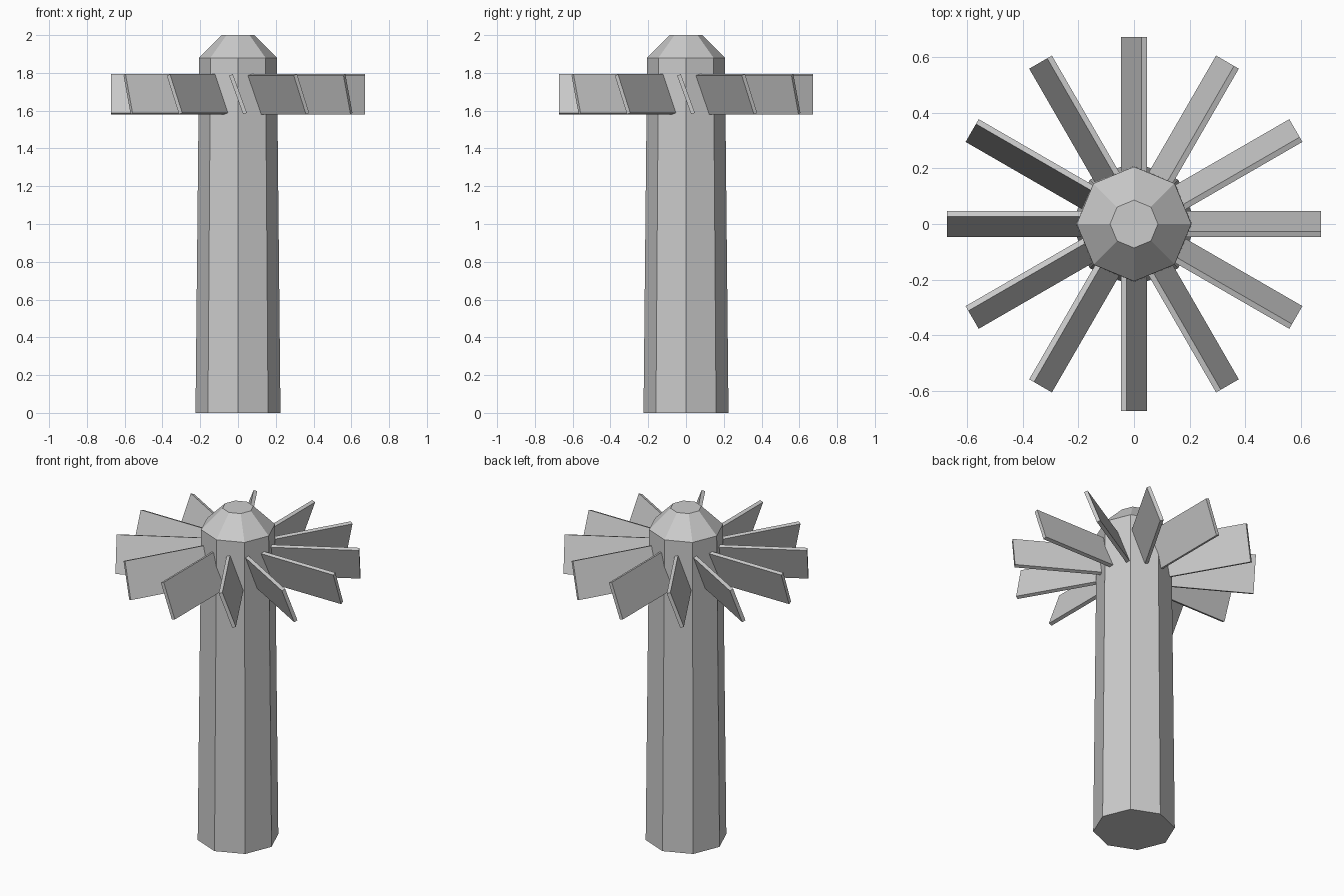
import bpy
import bmesh
from math import radians, pi, cos, sin
from mathutils import Matrix

cube = bpy.data.objects.get("Cube")
if cube:
    bpy.data.objects.remove(cube, do_unlink=True)

SIDES = 8
BLADES = 12
BLADE_IN, BLADE_OUT = 0.12, 0.672
BLADE_WIDTH, BLADE_THICK = 0.218, 0.021
BLADE_Z, BLADE_TILT = 1.687, radians(20)

grey = bpy.data.materials.new("plain grey")
grey.use_nodes = True
colour = (0.6, 0.6, 0.6, 1)
grey.diffuse_color = colour
grey.node_tree.nodes["Principled BSDF"].inputs["Base Color"].default_value = colour


def finish(name, bm):
    """Turn a bmesh into a flat-shaded grey object."""
    bmesh.ops.recalc_face_normals(bm, faces=bm.faces)
    mesh = bpy.data.meshes.new(name)
    bm.to_mesh(mesh)
    bm.free()
    mesh.materials.append(grey)
    obj = bpy.data.objects.new(name, mesh)
    bpy.context.collection.objects.link(obj)
    return obj


# Tapered eight-sided post with a chamfered cap, lofted from (radius, height) rings
bm = bmesh.new()
rings = []
for radius, z in [(0.225, 0), (0.206, 1.88), (0.086, 2)]:
    angles = [2 * pi * i / SIDES for i in range(SIDES)]
    rings.append([bm.verts.new((radius * cos(a), radius * sin(a), z)) for a in angles])
for low, high in zip(rings, rings[1:]):
    for i in range(SIDES):
        j = (i + 1) % SIDES
        bm.faces.new((low[i], low[j], high[j], high[i]))
bm.faces.new(rings[0][::-1])
bm.faces.new(rings[-1])
finish("post", bm)

# Ring of pitched flat blades
for n in range(BLADES):
    bm = bmesh.new()
    place = (Matrix.Rotation(2 * pi * n / BLADES, 4, "Z")
             @ Matrix.Translation(((BLADE_IN + BLADE_OUT) / 2, 0, BLADE_Z))
             @ Matrix.Rotation(BLADE_TILT, 4, "X")
             @ Matrix.Diagonal((BLADE_OUT - BLADE_IN, BLADE_THICK, BLADE_WIDTH, 1)))
    bmesh.ops.create_cube(bm, size=1, matrix=place)
    finish(f"blade_{n + 1}", bm)
